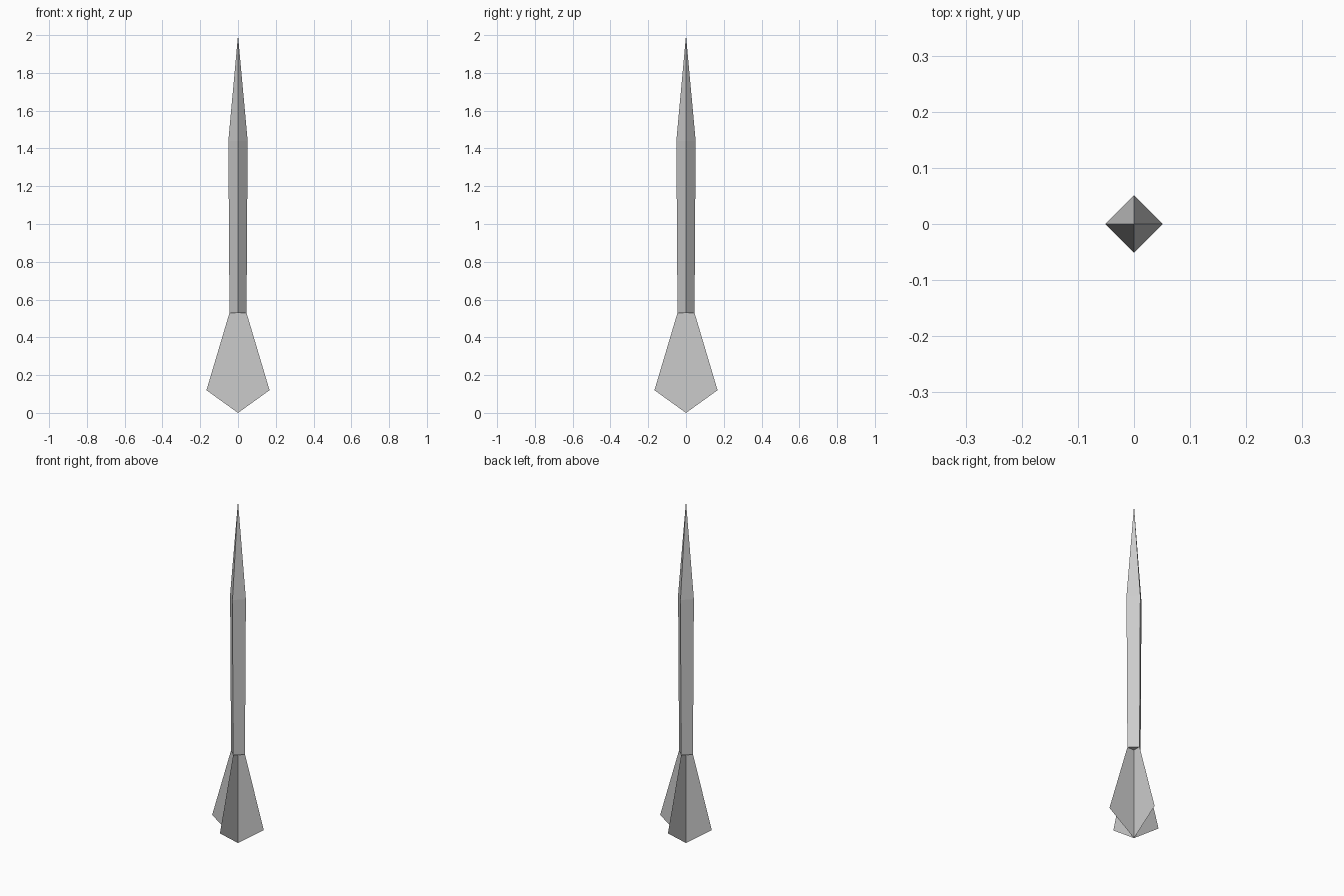
import bpy, bmesh
from math import cos, sin, pi

if "Cube" in bpy.data.objects:
    bpy.data.objects.remove(bpy.data.objects["Cube"])


def finish(bm, name):
    mesh = bpy.data.meshes.new(name)
    bm.to_mesh(mesh)
    bm.free()
    obj = bpy.data.objects.new(name, mesh)
    bpy.context.collection.objects.link(obj)
    return obj


# Four-sided shaft, slightly tapered, ending in a long point
bm = bmesh.new()
rings = [[bm.verts.new((r * cos(i * pi / 2), r * sin(i * pi / 2), z)) for i in range(4)]
         for r, z in ((0.045, 0.53), (0.051, 1.44))]
tip = bm.verts.new((0, 0, 2))
for i in range(4):
    j = (i + 1) % 4
    bm.faces.new((rings[0][i], rings[0][j], rings[1][j], rings[1][i]))
    bm.faces.new((rings[1][i], rings[1][j], tip))
bm.faces.new(rings[0][::-1])
finish(bm, "shaft_and_point")

# Four thin fins meeting on the axis
profile = [(0, 0), (0.167, 0.12), (0.045, 0.53), (0, 0.53)]
bm = bmesh.new()
for i in range(4):
    c, s = cos(i * pi / 2), sin(i * pi / 2)
    bm.faces.new([bm.verts.new((r * c, r * s, z)) for r, z in profile])
bmesh.ops.remove_doubles(bm, verts=bm.verts, dist=1e-5)
finish(bm, "tail_fins")
